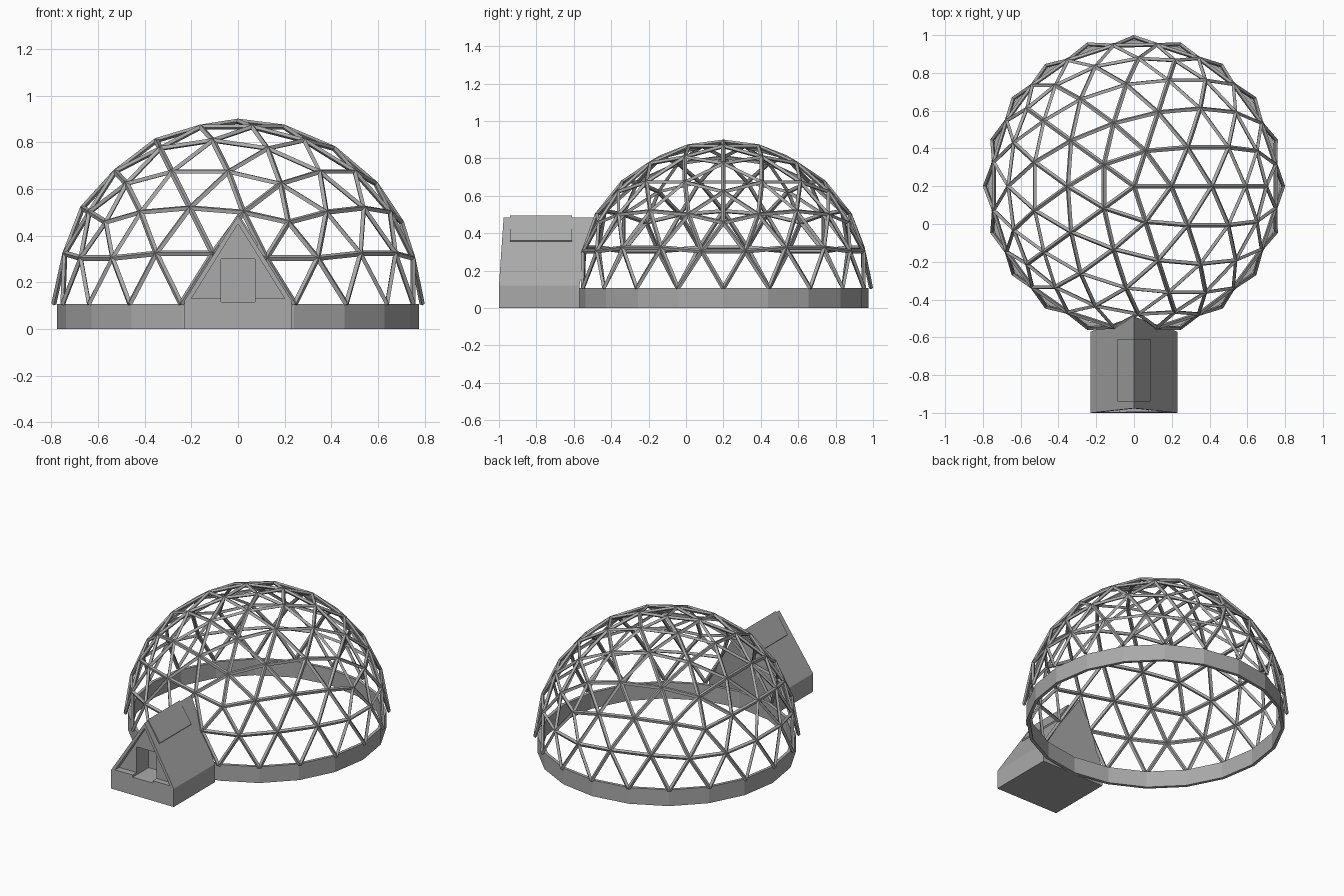
import bpy, bmesh, math
from mathutils import Vector

old = bpy.data.objects.get("Cube")
if old:
    bpy.data.objects.remove(old, do_unlink=True)

CENTRE = Vector((0, 0.2, 0.107))
RADIUS = 0.783
FREQ = 4


def make_material(name, value):
    mat = bpy.data.materials.new(name)
    mat.use_nodes = True
    colour = (value, value, value, 1)
    mat.diffuse_color = colour
    mat.node_tree.nodes["Principled BSDF"].inputs["Base Color"].default_value = colour
    return mat


grey = make_material("plain_grey", 0.4)


def finish(name, bm):
    bmesh.ops.recalc_face_normals(bm, faces=bm.faces)
    mesh = bpy.data.meshes.new(name)
    bm.to_mesh(mesh)
    bm.free()
    mesh.materials.append(grey)
    obj = bpy.data.objects.new(name, mesh)
    bpy.context.collection.objects.link(obj)
    return obj


def loft(bm, rings, closed=False):
    """Join equal-sized rings of points; cap the ends unless closed."""
    loops = [[bm.verts.new(p) for p in ring] for ring in rings]
    n = len(loops[0])
    pairs = list(zip(loops, loops[1:]))
    if closed:
        pairs.append((loops[-1], loops[0]))
    else:
        bm.faces.new(loops[0])
        bm.faces.new(loops[-1])
    for a, b in pairs:
        for i in range(n):
            j = (i + 1) % n
            bm.faces.new((a[i], a[j], b[j], b[i]))


# Geodesic edges: split the upper icosahedron faces and push the points to a sphere
def ring_point(k, up):
    z = 1 / math.sqrt(5)
    a = math.radians(72 * k + (0 if up else 36))
    return Vector((2 * z * math.cos(a), 2 * z * math.sin(a), z if up else -z))


top = Vector((0, 0, 1))
triangles = []
for k in range(5):
    triangles.append((top, ring_point(k, True), ring_point(k + 1, True)))
    triangles.append((ring_point(k, False), ring_point(k, True), ring_point(k + 1, True)))
    triangles.append((ring_point(k + 1, True), ring_point(k, False), ring_point(k + 1, False)))

edges = {}
for a, b, c in triangles:
    def node(i, j):
        return ((a * (FREQ - i - j) + b * i + c * j) / FREQ).normalized()
    for i in range(FREQ):
        for j in range(FREQ - i):
            corners = [node(i, j), node(i + 1, j), node(i, j + 1)]
            for p, q in zip(corners, corners[1:] + corners[:1]):
                # Keep struts above the base; the wall closes the bottom row
                if min(p.z, q.z) > -0.01 and max(p.z, q.z) > 0.01:
                    key = frozenset(tuple(round(v, 3) + 0.0 for v in r) for r in (p, q))
                    edges[key] = (p, q)

bm = bmesh.new()


def place(p):
    flare = 1.008 if p.z < 0.01 else 1
    return CENTRE + p * RADIUS * flare


for p, q in edges.values():
    start, end = place(p), place(q)
    along = (end - start).normalized()
    out = (p + q).normalized()
    side = along.cross(out).normalized()
    section = [side * 0.0125, out * 0.011, side * -0.0125, out * -0.011]
    loft(bm, [[e + s for s in section] for e in (start, end)])
finish("dome_struts", bm)

# Low twenty-sided wall under the dome
bm = bmesh.new()
profile = [(0.775, 0), (0.775, 0.107), (0.755, 0.107), (0.755, 0)]
rings = []
for k in range(20):
    a = math.radians(18 * k)
    rings.append([(r * math.cos(a), CENTRE.y + r * math.sin(a), z) for r, z in profile])
loft(bm, rings, closed=True)
finish("base_wall", bm)

# Gabled entrance, leaning back at the front and following the dome at the rear
HALF, EAVE, RIDGE = 0.23, 0.12, 0.485


def gable(lower_y, ridge_y):
    return [(-HALF, lower_y, 0), (HALF, lower_y, 0), (HALF, lower_y, EAVE),
            (0, ridge_y, RIDGE), (-HALF, lower_y, EAVE)]


bm = bmesh.new()
loft(bm, [gable(-1.0, -0.975), gable(-0.57, -0.49)])
entrance = finish("entrance_hall", bm)


def carve(target, outline, front, back):
    """Cut a recess with an (x, z) outline between two y values."""
    bm = bmesh.new()
    loft(bm, [[(x, y, z) for x, z in outline] for y in (front, back)])
    cutter = finish("recess_cutter", bm)
    cutter.hide_render = True
    mod = target.modifiers.new("recess", 'BOOLEAN')
    mod.operation, mod.solver, mod.object = 'DIFFERENCE', 'EXACT', cutter
    bpy.context.view_layer.objects.active = target
    bpy.ops.object.modifier_apply(modifier=mod.name)
    bpy.data.objects.remove(cutter, do_unlink=True)


# Triangular porch recess, then the deeper doorway
carve(entrance, [(-0.2, 0.13), (0.2, 0.13), (0, 0.45)], -1.1, -0.955)
carve(entrance, [(-0.073, 0.115), (0.073, 0.115), (0.073, 0.3), (-0.073, 0.3)], -1.1, -0.83)

# Thin cap folded over the ridge
bm = bmesh.new()
slope = (RIDGE - EAVE) / HALF
w = 0.08
cap = [(-w, RIDGE - w * slope - 0.005), (0, RIDGE - 0.005), (w, RIDGE - w * slope - 0.005),
       (w + 0.007, RIDGE - w * slope + 0.004), (0, RIDGE + 0.01), (-w - 0.007, RIDGE - w * slope + 0.004)]
loft(bm, [[(x, y, z) for x, z in cap] for y in (-0.94, -0.61)])
finish("ridge_cap", bm)
